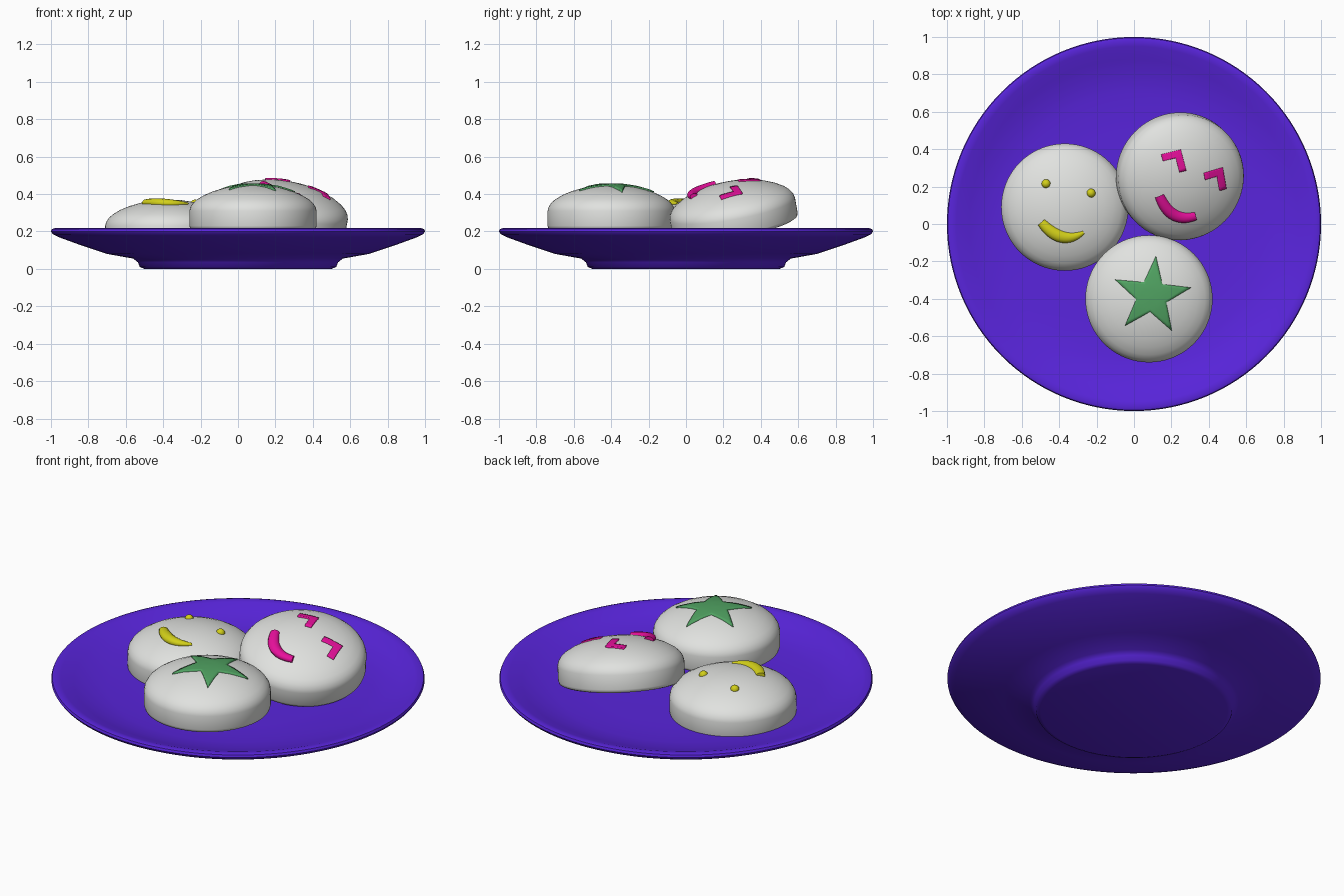
import bpy, bmesh
from math import radians, cos, sin, pi
from mathutils import Vector, Matrix
from mathutils.bvhtree import BVHTree

if "Cube" in bpy.data.objects:
    bpy.data.objects.remove(bpy.data.objects["Cube"])


def material(name, rgb):
    m = bpy.data.materials.new(name)
    m.use_nodes = True
    m.diffuse_color = (*rgb, 1)
    m.node_tree.nodes["Principled BSDF"].inputs["Base Color"].default_value = (*rgb, 1)
    return m


VIOLET = material("violet glaze", (.1, .018, .72))
DOUGH = material("pale dough", (.75, .76, .74))
PINK = material("pink icing", (.8, .005, .33))
YELLOW = material("yellow icing", (.65, .63, .01))
GREEN = material("green icing", (.08, .36, .12))


def finish(name, bm, mat, angle=40):
    bmesh.ops.recalc_face_normals(bm, faces=bm.faces)
    mesh = bpy.data.meshes.new(name)
    bm.to_mesh(mesh)
    ob = bpy.data.objects.new(name, mesh)
    bpy.context.collection.objects.link(ob)
    mesh.materials.append(mat)
    bpy.ops.object.select_all(action='DESELECT')
    ob.select_set(True)
    bpy.context.view_layer.objects.active = ob
    bpy.ops.object.shade_smooth_by_angle(angle=radians(angle))
    return ob


def lathe(profile, steps):
    """Spin a radius/height profile round the z axis."""
    bm = bmesh.new()
    verts = [bm.verts.new((r, 0, z)) for r, z in profile]
    edges = [bm.edges.new(pair) for pair in zip(verts, verts[1:])]
    bmesh.ops.spin(bm, geom=verts + edges, cent=(0, 0, 0), axis=(0, 0, 1),
                   angle=2 * pi, steps=steps)
    bmesh.ops.remove_doubles(bm, verts=bm.verts, dist=.0005)
    return bm


# Plate with a raised foot, shallow well and rounded lip
finish("plate", lathe([
    (0, 0), (.5, 0), (.525, .01), (.535, .035), (.56, .055), (.7, .08), (.85, .13),
    (.96, .17), (.99, .185), (1, .2), (.995, .213), (.98, .218), (.95, .212),
    (.88, .188), (.8, .165), (.7, .15), (.5, .145), (0, .145)], 128), VIOLET, 50)

BUN = [(0, 0), (.325, 0), (.336, .006), (.34, .02), (.34, .1), (.335, .12), (.321, .142),
       (.3, .161), (.26, .185), (.21, .206), (.14, .226), (.07, .237), (0, .24)]


def bun(name, place, tilt=(0, 0)):
    """Make a bun and return a function that finds its top surface."""
    bm = lathe(BUN, 72)
    turn = Matrix.Rotation(tilt[0], 4, 'X') @ Matrix.Rotation(tilt[1], 4, 'Y')
    bm.transform(Matrix.Translation(place) @ turn)
    finish(name, bm, DOUGH, 50)
    tree = BVHTree.FromBMesh(bm)

    def on_top(x, y, lift=0):
        hit = tree.ray_cast(Vector((x, y, 2)), Vector((0, 0, -1)))[0]
        return Vector((x, y, hit.z + lift))
    return on_top


def draped(name, polygons, on_top, mat):
    """Lay a thin icing shape over the curved top of a bun."""
    bm = bmesh.new()
    for poly in polygons:
        bm.faces.new([bm.verts.new((x, y, 0)) for x, y in poly])
    bmesh.ops.remove_doubles(bm, verts=bm.verts, dist=.0005)
    bmesh.ops.subdivide_edges(bm, edges=bm.edges, cuts=5, use_grid_fill=True)
    for v in bm.verts:
        v.co = on_top(v.co.x, v.co.y, .008)
    ob = finish(name, bm, mat)
    if sum(p.normal.z for p in ob.data.polygons) < 0:
        ob.data.flip_normals()
    solid = ob.modifiers.new("thickness", 'SOLIDIFY')
    solid.thickness = .016
    solid.offset = -1


def smile(name, start, low, end, radii, on_top, mat):
    """Sweep a tapering tube along a bent line on the bun."""
    a, b, c = Vector(start), Vector(low), Vector(end)
    mid = 2 * b - (a + c) / 2
    n, sides = 20, 12
    bm = bmesh.new()
    rings = []
    for i in range(n + 1):
        t = i / n
        p = a * (1 - t) ** 2 + mid * 2 * t * (1 - t) + c * t * t
        d = ((mid - a) * (1 - t) + (c - mid) * t).normalized()
        side = Vector((d.y, -d.x, 0))
        r = radii[0] * (1 - t) + radii[2] * t + 4 * t * (1 - t) * (
            radii[1] - (radii[0] + radii[2]) / 2)
        centre = on_top(p.x, p.y)
        rings.append([bm.verts.new(centre + side * r * cos(2 * pi * k / sides)
                                   + Vector((0, 0, .75 * r * sin(2 * pi * k / sides))))
                      for k in range(sides)])
    for p, q in zip(rings, rings[1:]):
        for k in range(sides):
            bm.faces.new((p[k], p[k - 1], q[k - 1], q[k]))
    bm.faces.new(rings[0])
    bm.faces.new(rings[-1])
    finish(name, bm, mat)


# Left-hand bun: dot eyes and a yellow smile
top = bun("smiling_bun", (-.37, .09, .13))
for i, (x, y) in enumerate([(-.47, .215), (-.23, .165)]):
    bm = bmesh.new()
    bmesh.ops.create_uvsphere(bm, u_segments=20, v_segments=12, radius=.024)
    bm.transform(Matrix.Translation(top(x, y, -.004)))
    finish(f"dot_eye_{i + 1}", bm, YELLOW)
smile("yellow_smile", (-.495, .01), (-.385, -.068), (-.27, -.045), (.024, .032, .009),
      top, YELLOW)

# Front bun: green five-pointed star
top = bun("star_bun", (.08, -.4, .21))
cx, cy = .095, -.385
star = [(cx + r * cos(a), cy + r * sin(a)) for r, a in
        [((.215, .085)[k % 2], radians(84 + 36 * k)) for k in range(10)]]
draped("green_star", [((cx, cy), star[k - 1], star[k], star[(k + 1) % 10])
                      for k in range(0, 10, 2)], top, GREEN)

# Back bun: tilted, with squeezed-shut eyes and a pink smile
top = bun("laughing_bun", (.235, .265, .225), (radians(10), radians(10)))


def chevron(name, a, b, c, width):
    a, b, c = Vector(a), Vector(b), Vector(c)
    u, v = (a - b).normalized() * width, (c - b).normalized() * width
    inner = b + u + v
    draped(name, [(b, a, a + v, inner), (b, inner, c + u, c)], top, PINK)


chevron("shut_eye_1", (.145, .372), (.25, .398), (.28, .285), .037)
chevron("shut_eye_2", (.375, .272), (.475, .302), (.495, .188), .037)
smile("pink_smile", (.137, .15), (.215, .05), (.33, .045), (.026, .032, .024), top, PINK)
